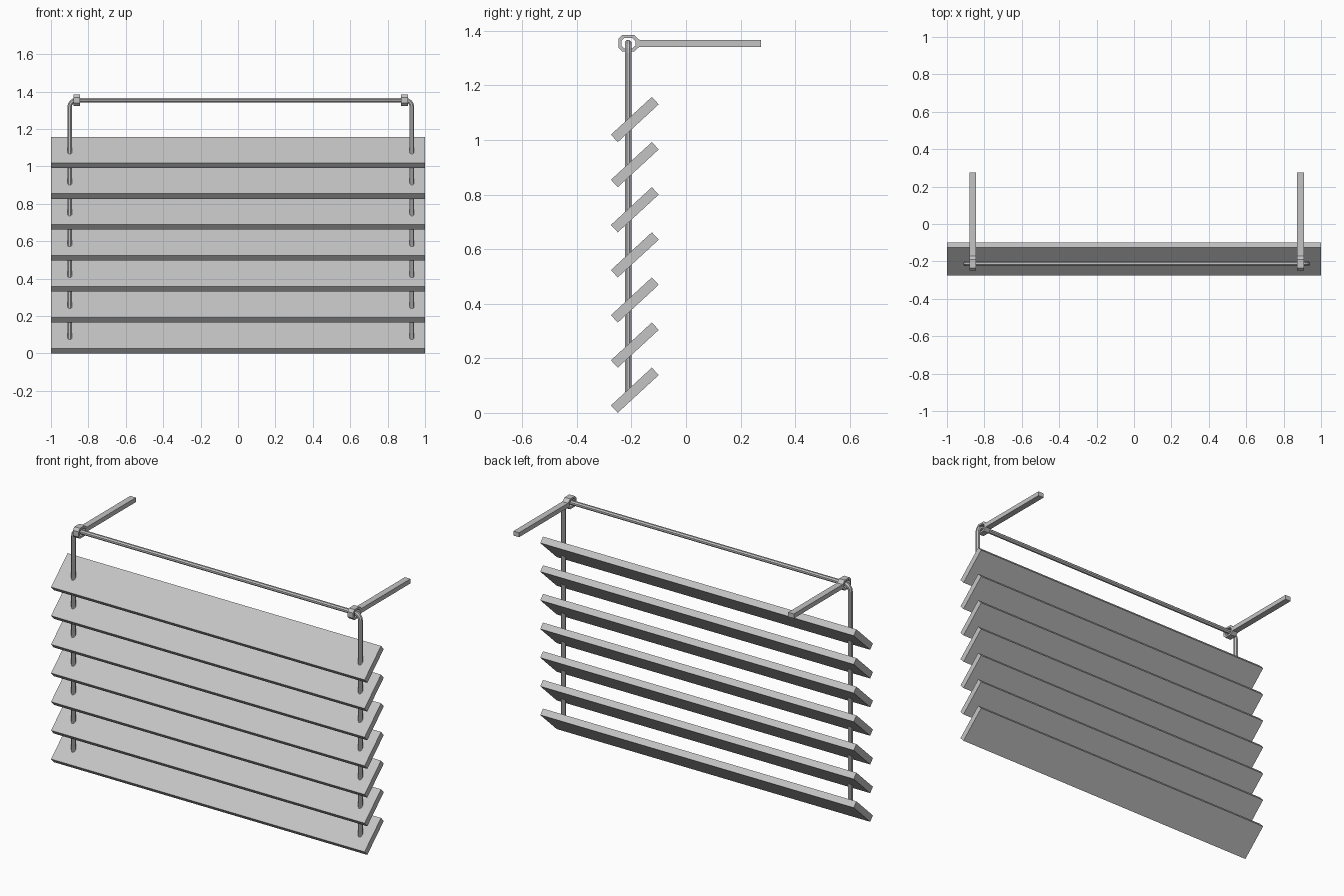
import bpy, bmesh, math
from mathutils import Matrix, Vector

cube = bpy.data.objects.get("Cube")
if cube:
    bpy.data.objects.remove(cube, do_unlink=True)

grey = bpy.data.materials.new("light_grey")
grey.use_nodes = True
GREY = (0.55, 0.55, 0.55, 1)
grey.diffuse_color = GREY
grey.node_tree.nodes["Principled BSDF"].inputs["Base Color"].default_value = GREY

ROD_Y, ROD_Z = -0.212, 1.354
RADIUS = 0.012
ROD_X = (-0.90, 0.93)


def add_object(name, bm):
    bmesh.ops.recalc_face_normals(bm, faces=bm.faces[:])
    mesh = bpy.data.meshes.new(name)
    bm.to_mesh(mesh)
    bm.free()
    mesh.materials.append(grey)
    obj = bpy.data.objects.new(name, mesh)
    bpy.context.scene.collection.objects.link(obj)
    return obj


def add_box(name, center, size, tilt=0):
    bm = bmesh.new()
    matrix = (Matrix.Translation(center) @ Matrix.Rotation(tilt, 4, "X")
              @ Matrix.Diagonal((*size, 1)))
    bmesh.ops.create_cube(bm, size=1, matrix=matrix)
    return add_object(name, bm)


def add_ring(name, x, width, outer, inner):
    """Extrude a closed band between two matching (y, z) outlines along x."""
    bm = bmesh.new()
    loops = [[bm.verts.new((x + side * width / 2, ROD_Y + y, ROD_Z + z)) for y, z in outline]
             for side, outline in ((-1, outer), (1, outer), (1, inner), (-1, inner))]
    for a, b in zip(loops, loops[1:] + loops[:1]):
        for i in range(len(a)):
            j = (i + 1) % len(a)
            bm.faces.new((a[i], a[j], b[j], b[i]))
    return add_object(name, bm)


# Tilted slats
for i in range(7):
    add_box(f"slat_{i + 1}", (0, -0.1875, 0.083 + i * 0.1653),
            (2, 0.204, 0.037), math.radians(42.7))

# Hanging frame: one octagonal rod bent at both top corners
BEND = 0.035
path = [Vector((ROD_X[0], ROD_Y, 0.06))]
for x, start, inward in ((ROD_X[0], 180, 1), (ROD_X[1], 90, -1)):
    for k in range(5):
        a = math.radians(start - 90 * k / 4)
        path.append(Vector((x + inward * BEND + BEND * math.cos(a), ROD_Y,
                            ROD_Z - BEND + BEND * math.sin(a))))
path.append(Vector((ROD_X[1], ROD_Y, 0.06)))

bm = bmesh.new()
rings = []
for i, p in enumerate(path):
    tangent = (path[min(i + 1, len(path) - 1)] - path[max(i - 1, 0)]).normalized()
    if i in (0, 1, len(path) - 2, len(path) - 1):
        tangent = Vector((0, 0, 1 if i < 2 else -1))
    elif i in (5, 6):
        tangent = Vector((1, 0, 0))
    across = Vector((0, 1, 0))
    normal = tangent.cross(across)
    angles = [math.radians(22.5 + 45 * k) for k in range(8)]
    rings.append([bm.verts.new(p + (across * math.cos(a) + normal * math.sin(a))
                               * RADIUS / math.cos(math.pi / 8)) for a in angles])
for a, b in zip(rings, rings[1:]):
    for k in range(8):
        j = (k + 1) % 8
        bm.faces.new((a[k], a[j], b[j], b[k]))
bm.faces.new(rings[0])
bm.faces.new(rings[-1])
add_object("hanging_frame", bm)

# Wall arms with eyelets round the rod
outer = [(-0.036, -0.015), (-0.022, -0.030), (0.022, -0.030), (0.042, -0.012),
         (0.042, 0.012), (0.022, 0.030), (-0.022, 0.030), (-0.036, 0.015)]
inner = [(y * 0.66, z * 0.64) for y, z in outer]
for side, x in (("right", -0.862), ("left", 0.89)):
    add_ring(f"{side}_eyelet", x, 0.036, outer, inner)
    add_box(f"{side}_wall_arm", (x, 0.0525, ROD_Z), (0.036, 0.445, 0.026))
